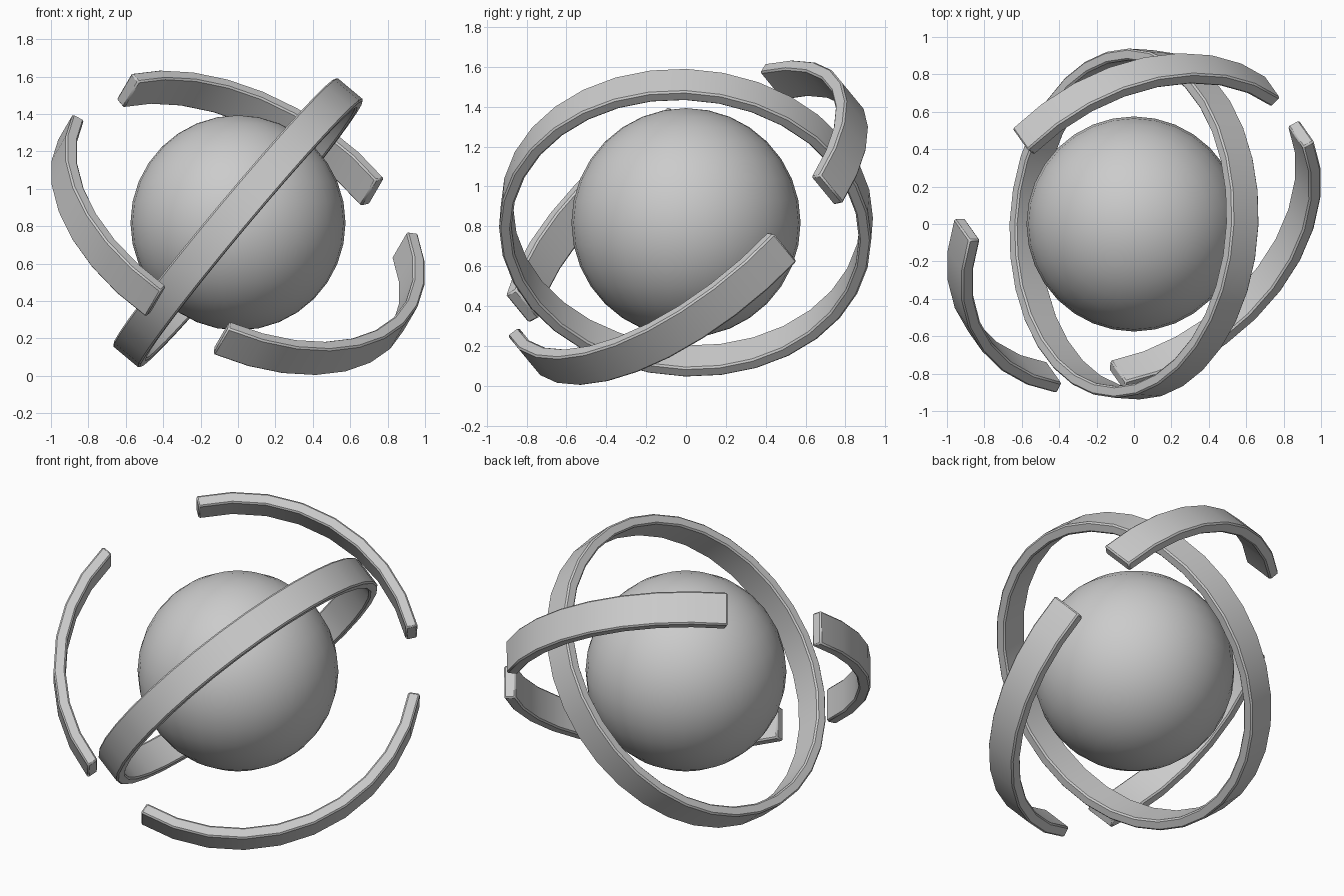
import bpy, bmesh, math
from mathutils import Vector

if "Cube" in bpy.data.objects:
    bpy.data.objects.remove(bpy.data.objects["Cube"])

CENTRE = Vector((0, 0, 0.818))
STEP = math.tau / 32


def finish(obj):
    bpy.ops.object.select_all(action='DESELECT')
    bpy.context.view_layer.objects.active = obj
    obj.select_set(True)
    bpy.ops.object.shade_smooth_by_angle(angle=math.radians(35))


def band(name, axis, start, first, count, r_out, r_in, width):
    """Sweep a rectangular section round an axis; 32 steps close the loop."""
    axis = Vector(axis).normalized()
    u = Vector(start)
    u = (u - axis * u.dot(axis)).normalized()
    v = axis.cross(u)
    closed = count == 32
    bm = bmesh.new()
    loops = []
    for i in range(count if closed else count + 1):
        a = (first + i) * STEP
        d = u * math.cos(a) + v * math.sin(a)
        loops.append([bm.verts.new(CENTRE + d * r + axis * h) for r, h in (
            (r_out, -width / 2), (r_out, width / 2),
            (r_in, width / 2), (r_in, -width / 2))])
    for i in range(count):
        p, q = loops[i], loops[(i + 1) % len(loops)]
        for k in range(4):
            n = (k + 1) % 4
            bm.faces.new((p[k], q[k], q[n], p[n]))
    if not closed:
        bm.faces.new(loops[0])
        bm.faces.new(loops[-1][::-1])
    bmesh.ops.recalc_face_normals(bm, faces=bm.faces)
    mesh = bpy.data.meshes.new(name)
    bm.to_mesh(mesh)
    bm.free()
    obj = bpy.data.objects.new(name, mesh)
    bpy.context.collection.objects.link(obj)
    finish(obj)
    # narrow chamfer on the long edges and the ends
    bev = obj.modifiers.new("edge_chamfer", 'BEVEL')
    bev.width = 0.009
    bev.segments = 1
    bev.limit_method = 'ANGLE'
    bev.angle_limit = math.radians(40)
    return obj


# Central sphere
bpy.ops.mesh.primitive_uv_sphere_add(segments=32, ring_count=16, radius=0.575,
                                     location=CENTRE)
core = bpy.context.object
core.name = "core_sphere"
finish(core)

# Complete inner ring
band("inner_ring", (0.767, -0.05, -0.641), (0, -1, 0), 0, 32, 0.935, 0.873, 0.187)

# Outer ring broken into three arcs: first step and step count of each
for name, first, count in (("upper_arc", 24, 8), ("left_arc", 3, 7), ("lower_arc", 12, 10)):
    band(name, (0.41, -0.58, 0.705), (-0.61, 0.46, 0.70), first, count,
         1.056, 0.988, 0.2)
